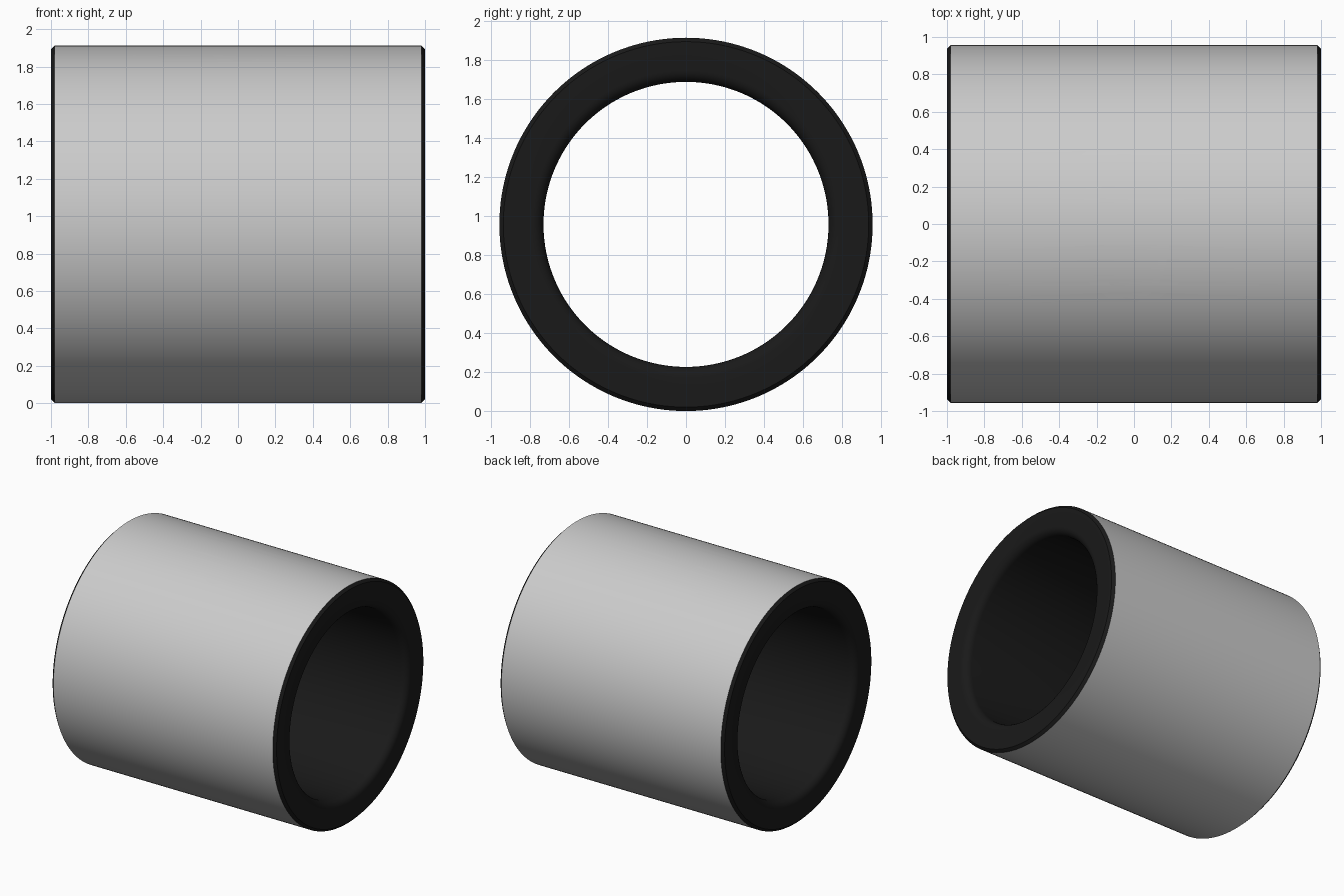
import bpy, bmesh, math

if "Cube" in bpy.data.objects:
    bpy.data.objects.remove(bpy.data.objects["Cube"])

R_OUT, R_IN, HALF = 0.956, 0.73, 1.0
CHAMFER, FILLET, SEG = 0.02, 0.06, 160


def material(name, value):
    m = bpy.data.materials.new(name)
    m.diffuse_color = (value, value, value, 1)
    m.use_nodes = True
    m.node_tree.nodes["Principled BSDF"].inputs["Base Color"].default_value = m.diffuse_color
    return m


MATS = [material("light_grey", 0.8), material("near_black", 0.01)]


def make_object(name, bm):
    bmesh.ops.recalc_face_normals(bm, faces=bm.faces)
    mesh = bpy.data.meshes.new(name)
    bm.to_mesh(mesh)
    bm.free()
    for m in MATS:
        mesh.materials.append(m)
    obj = bpy.data.objects.new(name, mesh)
    bpy.context.collection.objects.link(obj)
    return obj


# Half profile (x, radius): outer edge, chamfer, end face, rounded bore mouth
half = [(HALF - CHAMFER, R_OUT), (HALF, R_OUT - CHAMFER)]
for i in range(7):
    a = math.pi / 2 * i / 6
    half.append((HALF - FILLET + FILLET * math.cos(a), R_IN + FILLET - FILLET * math.sin(a)))
profile = half + [(-x, r) for x, r in reversed(half)]

# Sleeve: closed profile turned around the x axis
bm = bmesh.new()
rings = []
for s in range(SEG):
    t = 2 * math.pi * s / SEG
    rings.append([bm.verts.new((x, r * math.sin(t), R_OUT + r * math.cos(t))) for x, r in profile])
n = len(profile)
for s in range(SEG):
    a, b = rings[s], rings[(s + 1) % SEG]
    for i in range(n):
        j = (i + 1) % n
        f = bm.faces.new((a[i], a[j], b[j], b[i]))
        f.material_index = 0 if i == n - 1 else 1   # only the outer wall is light
sleeve = make_object("sleeve", bm)

# Groove cutter: round bar lying along y across the top
GROOVE_R, GROOVE_Z = 0.25, 1.82
bm = bmesh.new()
bmesh.ops.create_cone(bm, cap_ends=True, segments=96, radius1=GROOVE_R, radius2=GROOVE_R, depth=2)
for v in bm.verts:
    x, y, z = v.co
    v.co = (x, z, y + GROOVE_Z + GROOVE_R)
for f in bm.faces:
    f.material_index = 1
cutter = make_object("groove_cutter", bm)
cutter.hide_render = True

# Cut the groove, then smooth while keeping its rim and the chamfers sharp
cut = sleeve.modifiers.new("groove", 'BOOLEAN')
cut.operation = 'DIFFERENCE'
cut.solver = 'EXACT'
cut.object = cutter
bpy.context.view_layer.objects.active = sleeve
sleeve.select_set(True)
bpy.ops.object.modifier_apply(modifier=cut.name)
bpy.data.objects.remove(cutter)
bpy.ops.object.shade_smooth_by_angle(angle=math.radians(20))
